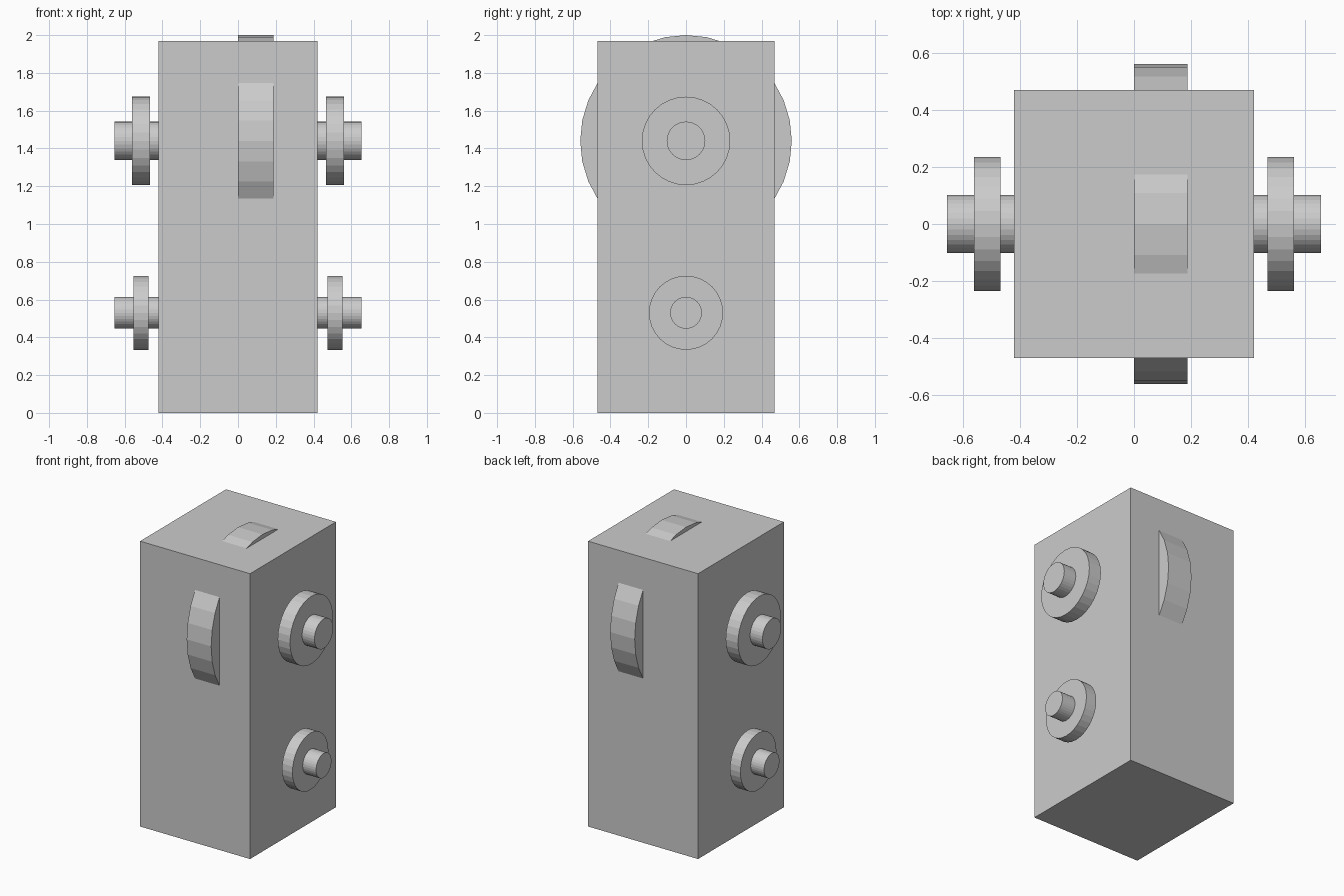
import bpy
from math import pi

if "Cube" in bpy.data.objects:
    bpy.data.objects.remove(bpy.data.objects["Cube"])

SEGMENTS = 32


def axle_cylinder(name, x0, x1, z, radius):
    """Cylinder lying along x between x0 and x1, centred on y = 0."""
    bpy.ops.mesh.primitive_cylinder_add(
        vertices=SEGMENTS, radius=radius, depth=x1 - x0,
        location=((x0 + x1) / 2, 0, z), rotation=(0, pi / 2, 0))
    bpy.context.object.name = name


# Rectangular housing
bpy.ops.mesh.primitive_cube_add(size=1, location=(0, 0, 0.985))
body = bpy.context.object
body.name = "housing"
body.scale = (0.84, 0.937, 1.97)
bpy.ops.object.transform_apply(location=False, rotation=False, scale=True)

# Large wheel poking through front, back and top
axle_cylinder("large_wheel", 0.0, 0.187, 1.44, 0.56)

# Two axles with a disc at each end: name, height, shaft radius, disc radius, disc inner/outer x
for name, z, shaft_r, disc_r, inner, outer in (
        ("upper", 1.44, 0.102, 0.234, 0.467, 0.561),
        ("lower", 0.53, 0.084, 0.196, 0.473, 0.553)):
    axle_cylinder(name + "_axle", -0.655, 0.655, z, shaft_r)
    axle_cylinder(name + "_right_disc", inner, outer, z, disc_r)
    axle_cylinder(name + "_left_disc", -outer, -inner, z, disc_r)
